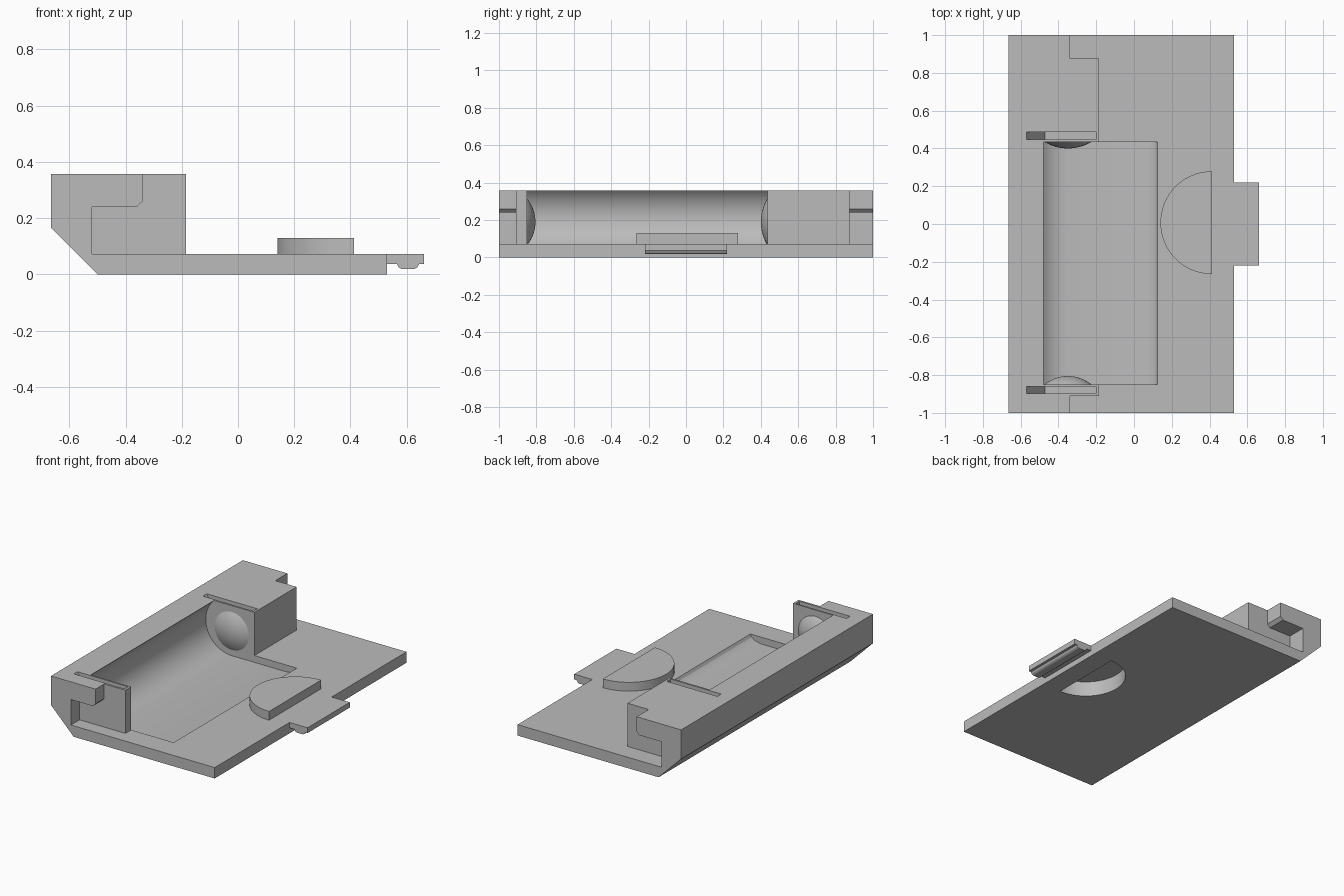
import bpy, bmesh, math
from mathutils import Matrix, Vector

if "Cube" in bpy.data.objects:
    bpy.data.objects.remove(bpy.data.objects["Cube"], do_unlink=True)

grey = bpy.data.materials.new("plain grey")
grey.use_nodes = True
colour = (0.5, 0.5, 0.5, 1)
grey.diffuse_color = colour
grey.node_tree.nodes["Principled BSDF"].inputs["Base Color"].default_value = colour

PLATE = 0.072   # top of the plate
TOP = 0.357     # top of the raised block
ABOVE = 0.5     # cutters reach past the top


def finish(name, bm):
    bmesh.ops.recalc_face_normals(bm, faces=bm.faces)
    mesh = bpy.data.meshes.new(name)
    bm.to_mesh(mesh)
    bm.free()
    obj = bpy.data.objects.new(name, mesh)
    bpy.context.collection.objects.link(obj)
    mesh.materials.append(grey)
    return obj


def extrude(name, profile, low, high, axis="y"):
    """Extrude an (x, z) profile along y, or an (x, y) profile along z."""
    bm = bmesh.new()
    place = (lambda a, b: (a, low, b)) if axis == "y" else (lambda a, b: (a, b, low))
    face = bm.faces.new([bm.verts.new(place(a, b)) for a, b in profile])
    new = bmesh.ops.extrude_face_region(bm, geom=[face])["geom"]
    step = Vector((0, high - low, 0) if axis == "y" else (0, 0, high - low))
    bmesh.ops.translate(bm, vec=step, verts=[v for v in new if isinstance(v, bmesh.types.BMVert)])
    return finish(name, bm)


def arc(cx, cy, radius, start, end, steps):
    angles = [start + (end - start) * i / steps for i in range(steps + 1)]
    return [(cx + radius * math.cos(a), cy + radius * math.sin(a)) for a in angles]


def combine(target, other, operation):
    mod = target.modifiers.new(operation, "BOOLEAN")
    mod.operation = operation
    mod.solver = "EXACT"
    mod.object = other
    bpy.context.view_layer.objects.active = target
    bpy.ops.object.modifier_apply(modifier=mod.name)
    bpy.data.objects.remove(other, do_unlink=True)


def smooth(obj):
    bpy.ops.object.select_all(action="DESELECT")
    obj.select_set(True)
    bpy.context.view_layer.objects.active = obj
    bpy.ops.object.shade_smooth_by_angle(angle=math.radians(25))


# Plate and raised block as one side profile
body = extrude("cover_body", [(-0.5, 0), (0.53, 0), (0.53, PLATE), (-0.185, PLATE),
                              (-0.185, TOP), (-0.665, TOP), (-0.665, 0.165)], -1, 1)

# Stepped notches at both ends of the block
notch = [(-0.52, PLATE), (-0.1, PLATE), (-0.1, ABOVE), (-0.34, ABOVE),
         (-0.34, 0.26), (-0.36, 0.24), (-0.52, 0.24)]
for low, high in ((-1.1, -0.91), (0.875, 1.1)):
    combine(body, extrude("notch_cutter", notch, low, high), "DIFFERENCE")

# Round-backed cell bay with a shallow floor
radius, cx, cz = 0.19, -0.35, 0.217
start = math.pi - math.asin((TOP - cz) / radius)
bay = arc(cx, cz, radius, start, 1.5 * math.pi, 32)
bay += [(0.05, cz - radius), (0.09, 0.036), (0.115, 0.054), (0.125, PLATE),
        (0.125, ABOVE), (bay[0][0], ABOVE)]
combine(body, extrude("bay_cutter", bay, -0.85, 0.435), "DIFFERENCE")

# Contact slots with a sloping end
slot = [(-0.57, ABOVE), (-0.57, TOP), (-0.47, 0.2), (-0.2, 0.2), (-0.2, ABOVE)]
for low, high in ((-0.897, -0.86), (0.447, 0.487)):
    combine(body, extrude("slot_cutter", slot, low, high), "DIFFERENCE")

# Half-round finger grip, hollow from below
half = (math.pi / 2, 1.5 * math.pi, 40)
combine(body, extrude("grip", arc(0.412, 0.007, 0.272, *half), 0.03, 0.13, "z"), "UNION")
combine(body, extrude("grip_cutter", arc(0.395, 0.007, 0.245, *half), -0.1, 0.1, "z"),
        "DIFFERENCE")
smooth(body)

# Latch tab with a ridge underneath
tab = extrude("latch_tab", [(0.53, PLATE), (0.53, 0.037), (0.565, 0.037), (0.572, 0.025),
                            (0.582, 0.019), (0.628, 0.019), (0.638, 0.025), (0.645, 0.037),
                            (0.662, 0.037), (0.662, PLATE)], -0.22, 0.22)
smooth(tab)

# Domed contacts on the two end walls
for name, wall, height in (("rear_contact", 0.435, -0.035), ("front_contact", -0.85, 0.045)):
    ball = (0.125 ** 2 + height ** 2) / (2 * abs(height))
    side = math.copysign(1, height)
    bm = bmesh.new()
    bmesh.ops.create_uvsphere(bm, u_segments=40, v_segments=60, radius=ball)
    bmesh.ops.transform(bm, verts=bm.verts, matrix=Matrix.Translation(
        (-0.35, wall + height - side * ball, 0.19)) @ Matrix.Rotation(math.pi / 2, 4, "X"))
    bmesh.ops.bisect_plane(bm, geom=bm.verts[:] + bm.edges[:] + bm.faces[:],
                           plane_co=(0, wall, 0), plane_no=(0, side, 0), clear_inner=True)
    smooth(finish(name, bm))
